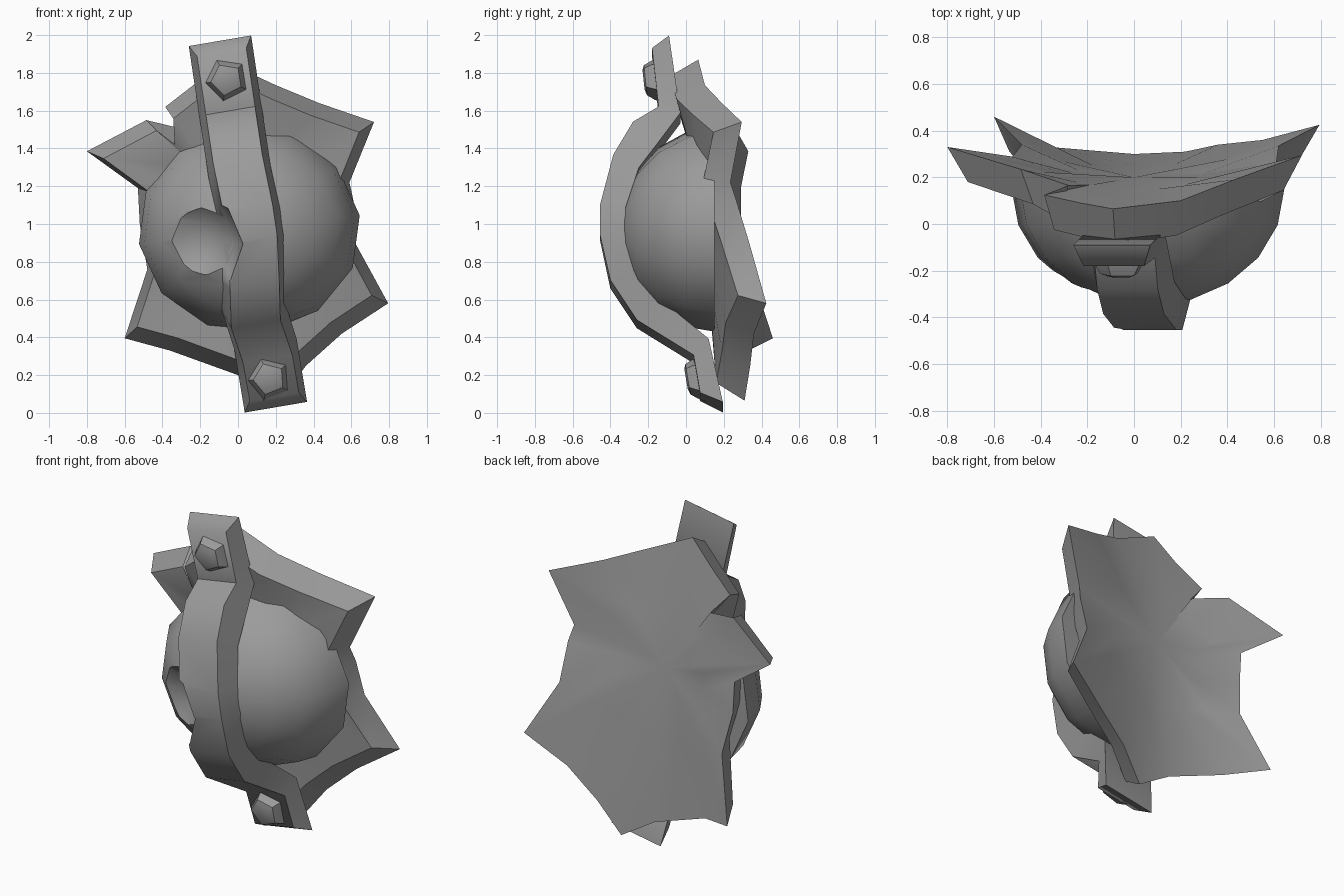
import bpy, bmesh, math
from mathutils import Vector

if "Cube" in bpy.data.objects:
    bpy.data.objects.remove(bpy.data.objects["Cube"])

grey = bpy.data.materials.new("iron_grey")
grey.diffuse_color = (0.33, 0.33, 0.33, 1)
grey.use_nodes = True
grey.node_tree.nodes["Principled BSDF"].inputs["Base Color"].default_value = grey.diffuse_color


def make(name, verts, faces):
    me = bpy.data.meshes.new(name)
    me.from_pydata(verts, [], faces)
    bm = bmesh.new()
    bm.from_mesh(me)
    bmesh.ops.recalc_face_normals(bm, faces=bm.faces)
    bm.to_mesh(me)
    bm.free()
    me.materials.append(grey)
    ob = bpy.data.objects.new(name, me)
    bpy.context.collection.objects.link(ob)
    return ob


def shade(ob, degrees):
    bpy.ops.object.select_all(action='DESELECT')
    ob.select_set(True)
    bpy.context.view_layer.objects.active = ob
    bpy.ops.object.shade_smooth_by_angle(angle=math.radians(degrees))


def loft(rings, cap=True):
    """Verts and faces joining equal closed rings."""
    n = len(rings[0])
    verts = [v for r in rings for v in r]
    faces = [(k * n + i, k * n + (i + 1) % n, (k + 1) * n + (i + 1) % n, (k + 1) * n + i)
             for k in range(len(rings) - 1) for i in range(n)]
    if cap:
        faces += [tuple(range(n)), tuple(range(len(verts) - n, len(verts)))]
    return verts, faces


# Jagged, curved backing plate
def plate_y(x, z):
    return 0.065 + (1.87 - z) * 0.136 + 0.33 * x * x


outline = [(-.09, .065, 1.87), (.2, .10, 1.735), (.43, .19, 1.64), (.72, .295, 1.54),
           (.59, .235, 1.22), (.61, .265, 1.13), (.62, .335, .90), (.795, .425, .58),
           (.55, .36, .42), (.36, .34, .25), (.22, .31, .065), (.0, .30, .20),
           (-.36, .33, .33), (-.6, .46, .395), (-.48, .34, .76), (-.52, .29, 1.0),
           (-.53, .29, 1.19), (-.8, .33, 1.385), (-.485, .235, 1.55),
           (-.28, .165, 1.50), (-.385, .125, 1.62), (-.23, .09, 1.74)]
NOTCH = 19
cx, cz = 0.0, 1.1


def inner_ring(f, dy):
    ring = []
    for x, y, z in outline:
        px, pz = cx + (x - cx) * f, cz + (z - cz) * f
        ring.append((px, plate_y(px, pz) + dy, pz))
    return ring


front = [(x * .89, y - .15, 1 + (z - 1) * .9) for x, y, z in outline]
front[NOTCH] = (-.335, .03, 1.42)
v, f = loft([inner_ring(.5, .02), outline, front, inner_ring(.45, -.11)], cap=False)
n = len(outline)
back_c, front_c = len(v), len(v) + 1
v += [(cx, plate_y(cx, cz) + .03, cz), (cx, plate_y(cx, cz) - .11, cz)]
for i in range(n):
    j = (i + 1) % n
    f += [(back_c, j, i), (front_c, 3 * n + i, 3 * n + j)]
plate = make("back_plate", v, f)
shade(plate, 40)

# Faceted dome
C, R = Vector((.06, .15, .97)), Vector((.59, .50, .545))
rings = []
for k in range(1, 6):
    t = math.radians(90 * k / 5)
    ring = []
    for i in range(12):
        a = math.radians(30 * i + 8)
        x = C.x + R.x * math.sin(t) * math.cos(a)
        z = C.z + R.z * math.sin(t) * math.sin(a)
        y = C.y - R.y * math.cos(t)
        ring.append((x, min(y, plate_y(x, z) - .08), z))
    rings.append(ring)
v, f = loft(rings, cap=False)
v += [(C.x, C.y - R.y, C.z), (C.x, plate_y(C.x, C.z) - .07, C.z)]
last = 12 * (len(rings) - 1)
for i in range(12):
    j = (i + 1) % 12
    f += [(len(v) - 2, i, j), (len(v) - 1, last + j, last + i)]
dome = make("dome", v, f)

# Strap bent over the dome, narrower at its front face
outer = [(-.18, 1.91), (-.145, 1.6), (-.28, 1.52), (-.385, 1.345), (-.455, 1.08),
         (-.455, .92), (-.40, .68), (-.26, .47), (.04, .285), (.075, .085)]
inner = [(-.09, 1.97), (-.03, 1.56), (-.15, 1.40), (-.25, 1.27), (-.32, 1.06),
         (-.315, .91), (-.25, .72), (-.13, .57), (.12, .365), (.195, .03)]
sway = [0, 0, 0, 0, .015, .015, -.01, -.035, 0, .005]


def strap_point(p, dx, s):
    return (.05 - .15 * (p[1] - 1) + dx + s, p[0], p[1] + .17 * dx)


rings = [[strap_point(o, -.13, s), strap_point(o, .13, s),
          strap_point(b, .165, s), strap_point(b, -.165, s)]
         for o, b, s in zip(outer, inner, sway)]
strap = make("strap", *loft(rings))

# Dent scooped out of dome and strap
normal = Vector((-.365, -.925, -.10)).normalized()
bm = bmesh.new()
bmesh.ops.create_uvsphere(bm, u_segments=8, v_segments=10, radius=.31)
bm.transform(normal.to_track_quat('Z', 'Y').to_matrix().to_4x4())
me = bpy.data.meshes.new("dent_cutter")
bm.to_mesh(me)
bm.free()
me.materials.append(grey)
cutter = bpy.data.objects.new("dent_cutter", me)
cutter.location = Vector((-.20, -.30, .90)) + normal * .21
cutter.hide_render = True
bpy.context.collection.objects.link(cutter)
for ob in (dome, strap):
    mod = ob.modifiers.new("dent", 'BOOLEAN')
    mod.operation = 'DIFFERENCE'
    mod.solver = 'EXACT'
    mod.object = cutter
    bpy.context.view_layer.update()
    dg = bpy.context.evaluated_depsgraph_get()
    cut = bpy.data.meshes.new_from_object(ob.evaluated_get(dg))
    ob.modifiers.clear()
    ob.data = cut
bpy.data.objects.remove(cutter)
shade(dome, 40)
shade(strap, 65)


# Five-sided bolts at both strap ends
def bolt(name, x, y, z, lean, turn):
    rings = []
    for r, h in ((.125, -.03), (.11, .01), (.085, .05), (.055, .06)):
        angles = [math.radians(72 * i + turn) for i in range(5)]
        rings.append([(x + r * math.sin(a), y - h + lean * r * math.cos(a),
                       z + r * math.cos(a)) for a in angles])
    shade(make(name, *loft(rings)), 30)


bolt("upper_bolt", -.06, -.165, 1.765, -.11, 45)
bolt("lower_bolt", .165, .06, .18, -.17, 50)
